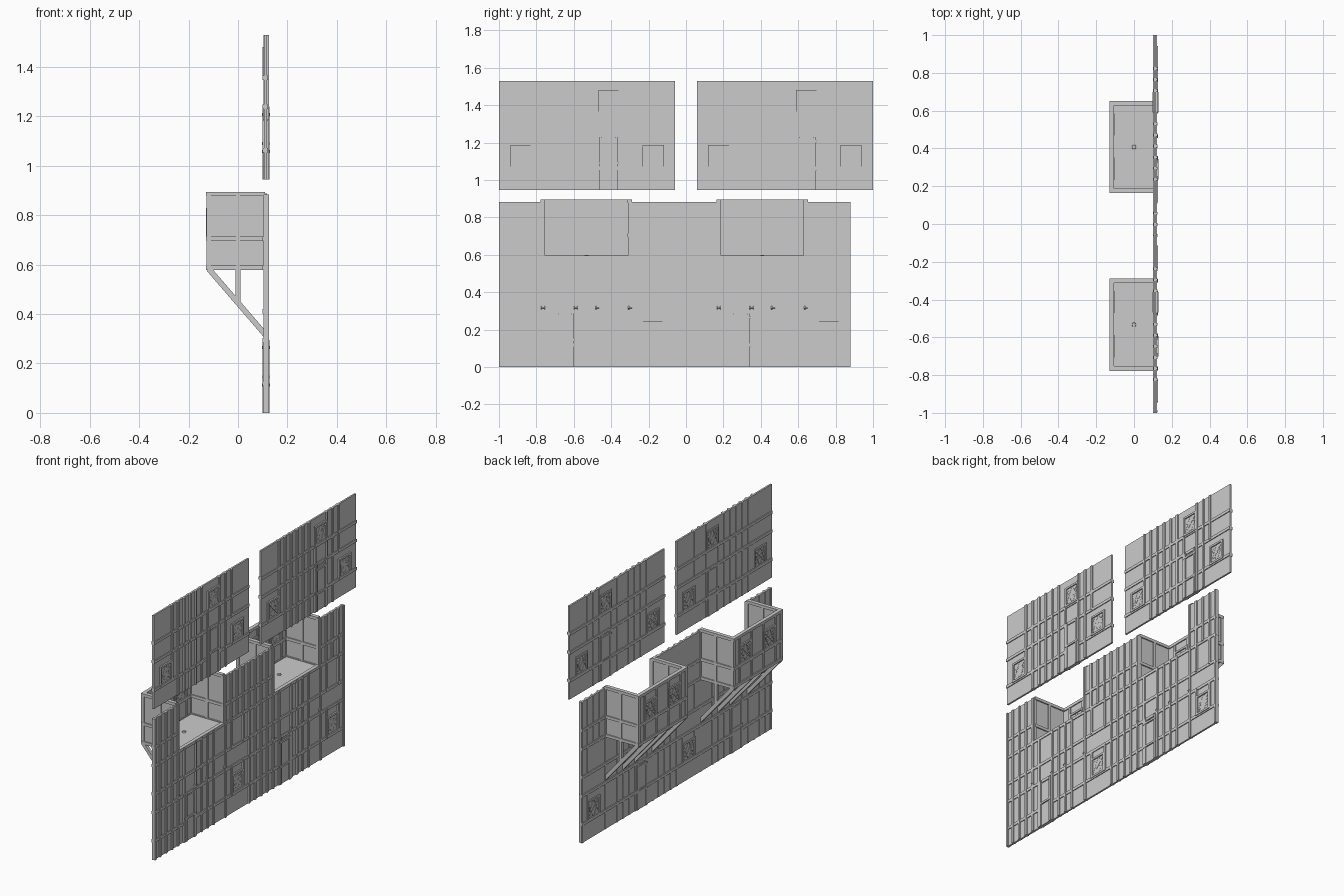
import bpy, bmesh, math
from mathutils import Matrix, Vector

cube = bpy.data.objects.get("Cube")
if cube:
    bpy.data.objects.remove(cube, do_unlink=True)

grey = bpy.data.materials.new("plain_grey")
grey.use_nodes = True
grey.diffuse_color = (0.6, 0.6, 0.6, 1)
grey.node_tree.nodes["Principled BSDF"].inputs["Base Color"].default_value = (0.6, 0.6, 0.6, 1)


class Part:
    """Collects boxes into one flat shaded object."""

    def __init__(self, name):
        self.name, self.bm = name, bmesh.new()

    def box(self, x, y, z):
        lo, hi = Vector((x[0], y[0], z[0])), Vector((x[1], y[1], z[1]))
        m = Matrix.Translation((lo + hi) / 2) @ Matrix.Diagonal((*(hi - lo), 1))
        bmesh.ops.create_cube(self.bm, size=1, matrix=m)

    def bar(self, a, b, wide, deep):
        # bar between two points; wide lies across x for lattice, across y for struts
        a, b = Vector(a), Vector(b)
        d = b - a
        rot = d.to_track_quat('Z', 'Y').to_matrix().to_4x4()
        m = Matrix.Translation((a + b) / 2) @ rot @ Matrix.Diagonal((wide, deep, d.length, 1))
        bmesh.ops.create_cube(self.bm, size=1, matrix=m)

    def done(self):
        mesh = bpy.data.meshes.new(self.name)
        self.bm.to_mesh(mesh)
        self.bm.free()
        mesh.materials.append(grey)
        bpy.context.collection.objects.link(bpy.data.objects.new(self.name, mesh))


M = 0.1175                 # timber grid spacing
H = M / 2
T = 0.009                  # half width of a timber
PANEL = (0.106, 0.117)
STUD = (0.103, 0.125)
BEAM = (0.100, 0.122)
SPAN = 8 * M               # one house front
STARTS = (-1.0, 0.06)
BAYS = (-0.765, 0.175)
BAY_W = 0.465
FLOOR, LOW_TOP, UP, UP_TOP = 0.59, 0.883, 0.945, 1.53


def stud(p, y, z0, z1, x=STUD):
    p.box(x, (y - T * 0.8, y + T * 0.8), (z0, z1))


def beam(p, z, y0, y1, x=BEAM):
    p.box(x, (y0, y1), (z - T, z + T))


def window(p, x, y, z):
    # frame, sill blocks and a diagonal lattice, proud on both sides
    w, h, f = M, 0.125, 0.012
    for a in (y, y + w - f):
        p.box((x - 0.012, x + 0.014), (a, a + f), (z, z + h))
    for c in (z, z + h - f):
        p.box((x - 0.012, x + 0.014), (y, y + w), (c, c + f))
    p.box((x - 0.005, x + 0.007), (y, y + w), (z, z + h))
    for a, b in ((0, 0.5), (0.5, 1), (0, 1)):
        for flip in (False, True):
            za, zb = (z + h * 0.98, z + h * 0.02) if flip else (z + h * 0.02, z + h * 0.98)
            p.bar((x, y + w * a, za), (x, y + w * b, zb), 0.016, 0.005)


def door(p, y, z, rails):
    for a in (y, y + 0.085):
        p.box((0.099, 0.128), (a - 0.007, a + 0.007), (z, z + 0.295))
    for r in rails:
        p.box((0.098, 0.129), (y - 0.012, y + 0.097), (z + r - 0.006, z + r + 0.006))
    p.box((0.102, 0.122), (y, y + 0.085), (z, z + 0.28))


# lower wall, with an opening behind each bay
wall = Part("lower_wall")
END = 0.88
wall.box(PANEL, (-1, END), (0, FLOOR))
edges = [-1, BAYS[0], BAYS[0] + BAY_W, BAYS[1], BAYS[1] + BAY_W, END]
piers = list(zip(edges[::2], edges[1::2]))
for y0, y1 in piers:
    wall.box(PANEL, (y0, y1), (FLOOR, LOW_TOP))
wall.done()

timber = Part("lower_timbers")
for z in (M, 2.5 * M, 3.5 * M, 5 * M):
    beam(timber, z, -1, END)
for y0, y1 in piers:
    beam(timber, 6 * M, y0, y1)
    n = round((y1 - y0) / H)
    for i in range(n + 1):
        y = min(max(y0 + i * (y1 - y0) / n, -1 + T), END - T)
        stud(timber, y, FLOOR, LOW_TOP)
for s in (-1.0, -0.06):
    for k in (0, 1, 2, 3, 4, 5, 7, 8, 9, 10, 12):
        stud(timber, max(s + k * H, -1 + T), 0, FLOOR)
    for k in (13, 15):
        stud(timber, s + k * H, M, 2.5 * M)
        stud(timber, s + k * H, 3.5 * M, FLOOR)
stud(timber, END - T, 0, FLOOR)
timber.done()

# upper walls, each with three windows and a door
for s, side in zip(STARTS, ("right", "left")):
    wall = Part("upper_wall_" + side)
    wall.box(PANEL, (s, s + SPAN), (UP, UP_TOP))
    wall.done()
    timber = Part("upper_timbers_" + side)
    for m in (1, 2.5, 3.5):
        beam(timber, UP + m * M, s, s + SPAN)
    for k in (4, 5, 6, 7, 8, 11, 12):
        stud(timber, s + k * H, UP, UP_TOP)
    stud(timber, s + 3 * H, UP + M, UP_TOP)
    stud(timber, s + 9 * H, UP, UP + 3.5 * M)
    stud(timber, s + 13 * H, UP + 2.5 * M, UP_TOP)
    timber.done()

# windows and doors
panes = Part("wall_windows")
for s in STARTS:
    for m, z in ((0.5, M), (4.5, 3.5 * M), (6.5, M)):
        window(panes, 0.112, s + m * M, UP + z)
for s in (-1.0, -0.06):
    window(panes, 0.112, s + 6.5 * M, M)
panes.done()
doors = Part("doors")
door(doors, -0.456, UP, (0.145,))
door(doors, 0.603, UP, (0.112, 0.262))
door(doors, -0.69, 0, (0.145,))
door(doors, 0.247, 0, (0.112, 0.265))
doors.done()

# open topped bays on struts
for y0, side in zip(BAYS, ("right", "left")):
    y1 = y0 + BAY_W
    bay = Part("bay_" + side)
    bay.box((-0.12, 0.11), (y0, y1), (0.578, 0.592))
    bay.box((-0.122, -0.112), (y0, y1), (0.578, 0.885))
    for y in (y0, y1):
        bay.box((-0.122, 0.112), (y - 0.005, y + 0.005), (0.578, 0.885))
    bay.done()

    frame = Part("bay_frame_" + side)
    for z in (0.588, 6 * M, 0.886):
        beam(frame, z, y0 - 0.012, y1 + 0.012, (-0.129, -0.106))
        for y in (y0, y1):
            frame.box((-0.129, 0.11), (y - 0.012, y + 0.012), (z - T, z + T))
    for y in (y0, y1):
        for x in (-0.118, 0.0, 0.108):
            frame.box((x - T, x + T), (y - 0.011, y + 0.011), (0.582, 0.888))
    for k in (1, 3, 5, 7):
        stud(frame, y0 + k * H, 0.582, 0.888, (-0.127, -0.107))
    frame.done()

    panes = Part("bay_windows_" + side)
    for k in (1, 5):
        window(panes, -0.118, y0 + k * H, 6 * M)
    panes.done()

    struts = Part("bay_struts_" + side)
    for off in (0.0, 0.175, 0.29, BAY_W):
        y = y0 + off
        struts.bar((-0.118, y, 0.582), (0.118, y, 0.308), 0.02, 0.022)
        struts.box((-0.01, 0.01), (y - 0.01, y + 0.01), (0.44, 0.582))
    struts.done()

    # small floor knob
    knob = Part("floor_knob_" + side)
    bmesh.ops.create_cone(knob.bm, cap_ends=True, segments=12, radius1=0.012, radius2=0.01,
                          depth=0.008, matrix=Matrix.Translation((0, (y0 + y1) / 2, 0.595)))
    knob.done()
